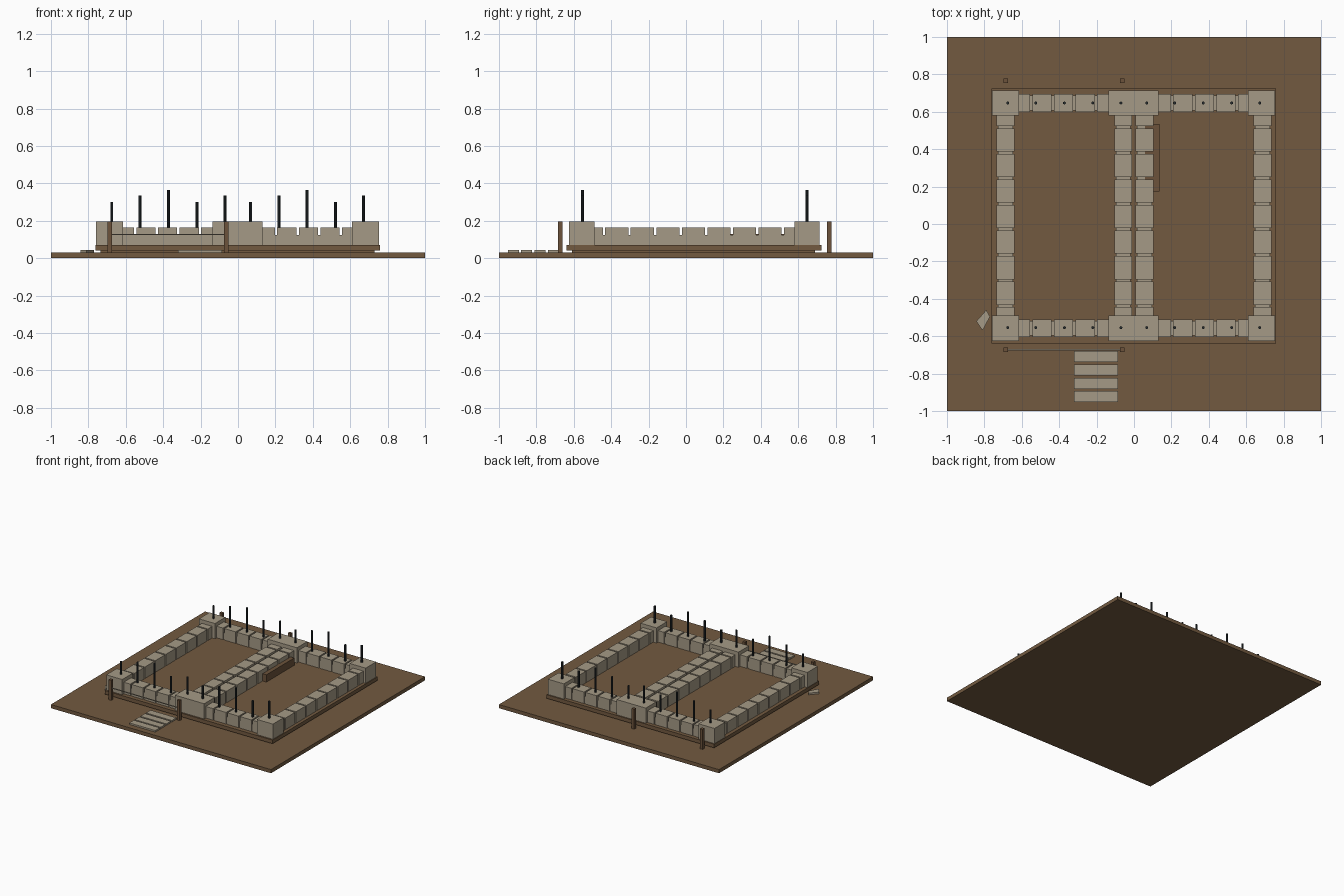
import bpy, bmesh
from mathutils import Matrix, Vector

cube = bpy.data.objects.get("Cube")
if cube:
    bpy.data.objects.remove(cube, do_unlink=True)


def material(name, rgb):
    m = bpy.data.materials.new(name)
    m.use_nodes = True
    m.diffuse_color = (*rgb, 1)
    m.node_tree.nodes["Principled BSDF"].inputs["Base Color"].default_value = (*rgb, 1)
    return m


EARTH = material("earth brown", (0.171, 0.102, 0.051))
WOOD = material("timber brown", (0.150, 0.086, 0.044))
STONE = material("stone grey", (0.376, 0.323, 0.238))
IRON = material("dark iron", (0.018, 0.024, 0.027))


def finish(name, bm, mat):
    bmesh.ops.recalc_face_normals(bm, faces=bm.faces)
    mesh = bpy.data.meshes.new(name)
    bm.to_mesh(mesh)
    bm.free()
    mesh.materials.append(mat)
    ob = bpy.data.objects.new(name, mesh)
    bpy.context.collection.objects.link(ob)
    return ob


def add_box(bm, x, y, z):
    """Box from three (low, high) ranges."""
    size = Vector([r[1] - r[0] for r in (x, y, z)])
    mid = Vector([(r[0] + r[1]) / 2 for r in (x, y, z)])
    bmesh.ops.create_cube(bm, size=1, matrix=Matrix.Translation(mid) @ Matrix.Diagonal((*size, 1)))


def boxes(name, ranges, mat):
    bm = bmesh.new()
    for r in ranges:
        add_box(bm, *r)
    return finish(name, bm, mat)


GROUND, FLOOR, BED, WALL, PAD = 0.03, 0.07, 0.125, 0.165, 0.195
GAP, INSET = 0.006, 0.008
FRONT, BACK = -0.557, 0.647

# Ground and foundation
boxes("ground", [((-1, 1), (-1, 1), (0, GROUND))], EARTH)
boxes("foundation_footing", [((-0.735, 0.73), (-0.61, 0.69), (GROUND, 0.042))], EARTH)
boxes("foundation_slab", [((-0.763, 0.76), (-0.638, 0.725), (0.04, FLOOR))], EARTH)


# Block walls: full-height blocks with a recessed mortar core
def wall(name, along, centre, ends, joints):
    half = 0.047
    stops = [ends[0] - GAP, *joints, ends[1] + GAP]
    across = (centre - half, centre + half)
    core = (across[0] + INSET, across[1] - INSET)
    parts = [((a + GAP, b - GAP), across, (FLOOR, WALL)) for a, b in zip(stops, stops[1:])]
    parts.append((ends, core, (FLOOR, BED)))
    if along == "y":
        parts = [(b, a, z) for a, b, z in parts]
    boxes(name, parts, STONE)


side_joints = [-0.438 + 0.1365 * i for i in range(8)]
for name, x in (("right", -0.687), ("middle_right", -0.058),
                ("middle_left", 0.056), ("left", 0.687)):
    wall(name + "_wall", "y", x, (FRONT + 0.06, BACK - 0.065), side_joints)

half_joints = [0.203, 0.32, 0.435, 0.55]
for name, y in (("front", FRONT), ("back", BACK)):
    wall(name + "_left_wall", "x", y, (0.12, 0.62), half_joints)
    wall(name + "_right_wall", "x", y, (-0.62, -0.12), [-j for j in reversed(half_joints)])

# Corner and middle pier blocks
pads = []
for y in (FRONT, BACK):
    for x in ((-0.76, -0.615), (-0.135, 0.13), (0.61, 0.755)):
        pads.append((x, (y - 0.068, y + 0.068), (FLOOR, PAD)))
boxes("pier_blocks", pads, STONE)

# Upright reinforcing rods
bars = {-0.675: 0.30, -0.525: 0.335, -0.372: 0.365, -0.22: 0.30, -0.07: 0.335,
        0.068: 0.30, 0.218: 0.335, 0.37: 0.365, 0.522: 0.30, 0.672: 0.335}
bm = bmesh.new()
for y in (FRONT + 0.003, BACK):
    for x, top in bars.items():
        depth = top - FLOOR
        bmesh.ops.create_cone(bm, cap_ends=True, segments=8, radius1=0.008, radius2=0.008,
                              depth=depth, matrix=Matrix.Translation((x, y, FLOOR + depth / 2)))
finish("reinforcing_rods", bm, IRON)

# Marker posts with a stretched line at the front
posts = []
for x in (-0.685, -0.063):
    for y in (-0.672, 0.767):
        posts.append(((x - 0.012, x + 0.012), (y - 0.012, y + 0.012), (GROUND, PAD)))
boxes("marker_posts", posts, WOOD)
boxes("marker_line", [((-0.685, -0.063), (-0.675, -0.669), (0.124, 0.13))], STONE)

# Timber stack beside the middle wall
boxes("timber_stack", [((0.06, 0.137), (0.173, 0.535), (FLOOR, 0.13))], WOOD)

# Path slabs leading to the front
boxes("path_slabs", [((-0.32, -0.085), (y, y + 0.059), (GROUND, 0.043))
                     for y in (-0.953, -0.882, -0.81, -0.737)], STONE)

# Loose flat stone
bm = bmesh.new()
outline = [(-0.843, -0.52), (-0.81, -0.57), (-0.77, -0.495), (-0.79, -0.46)]
face = bm.faces.new([bm.verts.new((x, y, GROUND)) for x, y in outline])
top = bmesh.ops.extrude_face_region(bm, geom=[face])["geom"]
bmesh.ops.translate(bm, vec=(0, 0, 0.014),
                    verts=[g for g in top if isinstance(g, bmesh.types.BMVert)])
finish("loose_stone", bm, STONE)
